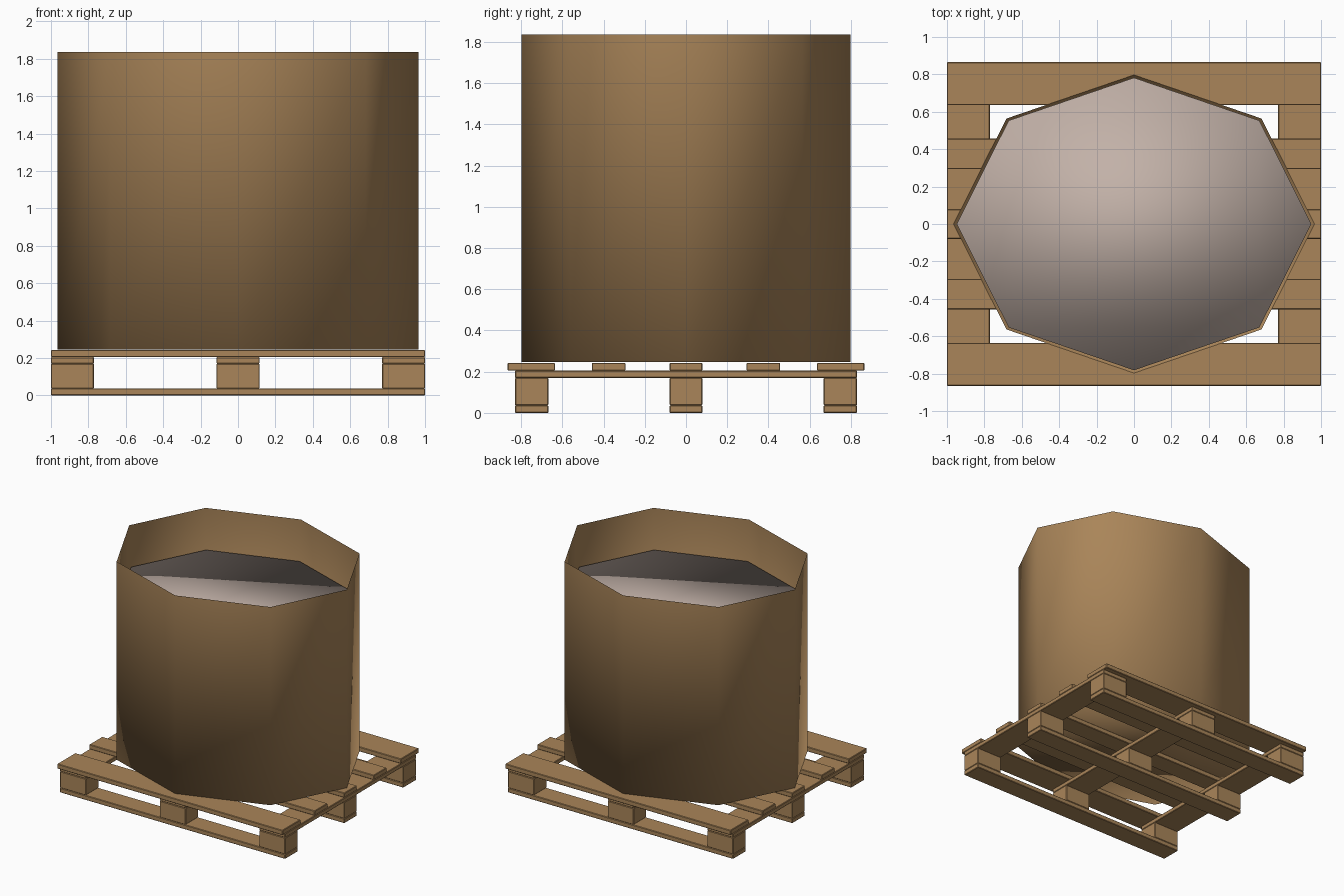
import bpy
import bmesh
from math import cos, sin, pi

if "Cube" in bpy.data.objects:
    bpy.data.objects.remove(bpy.data.objects["Cube"], do_unlink=True)


def make_material(name, rgb):
    mat = bpy.data.materials.new(name)
    mat.use_nodes = True
    mat.diffuse_color = (*rgb, 1)
    mat.node_tree.nodes["Principled BSDF"].inputs["Base Color"].default_value = (*rgb, 1)
    return mat


brown = make_material("cardboard and wood brown", (0.40, 0.235, 0.10))
grey = make_material("liner warm grey", (0.54, 0.44, 0.39))


def finish(bm, name, mat, smooth=False):
    mesh = bpy.data.meshes.new(name)
    bmesh.ops.recalc_face_normals(bm, faces=bm.faces)
    for face in bm.faces:
        face.smooth = smooth
    bm.to_mesh(mesh)
    bm.free()
    mesh.materials.append(mat)
    obj = bpy.data.objects.new(name, mesh)
    bpy.context.collection.objects.link(obj)
    return obj


def board(name, x, y, z):
    """Box spanning the given (low, high) ranges, with softened edges."""
    bm = bmesh.new()
    bmesh.ops.create_cube(bm, size=1)
    for v in bm.verts:
        v.co = [(lo + hi) / 2 + c * (hi - lo) for c, (lo, hi) in zip(v.co, (x, y, z))]
    obj = finish(bm, name, brown)
    bevel = obj.modifiers.new("soft edges", "BEVEL")
    bevel.width = 0.004
    bevel.segments = 1


def octagon_drum(name, rx, ry, z0, z1, mat, lid):
    """Stretched octagonal drum with a floor and an optional lid."""
    bm = bmesh.new()
    rings = [[bm.verts.new((rx * cos(i * pi / 4), ry * sin(i * pi / 4), z))
              for i in range(8)] for z in (z0, z1)]
    low, high = rings
    for i in range(8):
        j = (i + 1) % 8
        bm.faces.new((low[i], low[j], high[j], high[i]))
    bm.faces.new(low[::-1])
    if lid:
        bm.faces.new(high)
    return finish(bm, name, mat, smooth=True)


# Pallet: columns run front to back, rows run side to side
columns = {"right": (-1, -0.77), "middle": (-0.115, 0.115), "left": (0.77, 1)}
rows = {"front": (-0.83, -0.667), "centre": (-0.08, 0.08), "back": (0.667, 0.83)}

for row, y in rows.items():
    board(f"bottom_board_{row}", (-1, 1), y, (0, 0.037))
    for col, x in columns.items():
        board(f"block_{row}_{col}", x, y, (0.037, 0.17))

for col, x in columns.items():
    board(f"cross_board_{col}", x, (-0.83, 0.83), (0.17, 0.205))

deck = [(-0.865, -0.635), (-0.457, -0.293), (-0.08, 0.08), (0.293, 0.457), (0.635, 0.865)]
for i, y in enumerate(deck, 1):
    board(f"deck_board_{i}", (-1, 1), y, (0.205, 0.243))

# Open cardboard bin with its filled liner inside
octagon_drum("cardboard_bin", 0.965, 0.797, 0.246, 1.835, brown, lid=False)
octagon_drum("filled_liner", 0.948, 0.782, 0.252, 1.505, grey, lid=True)
